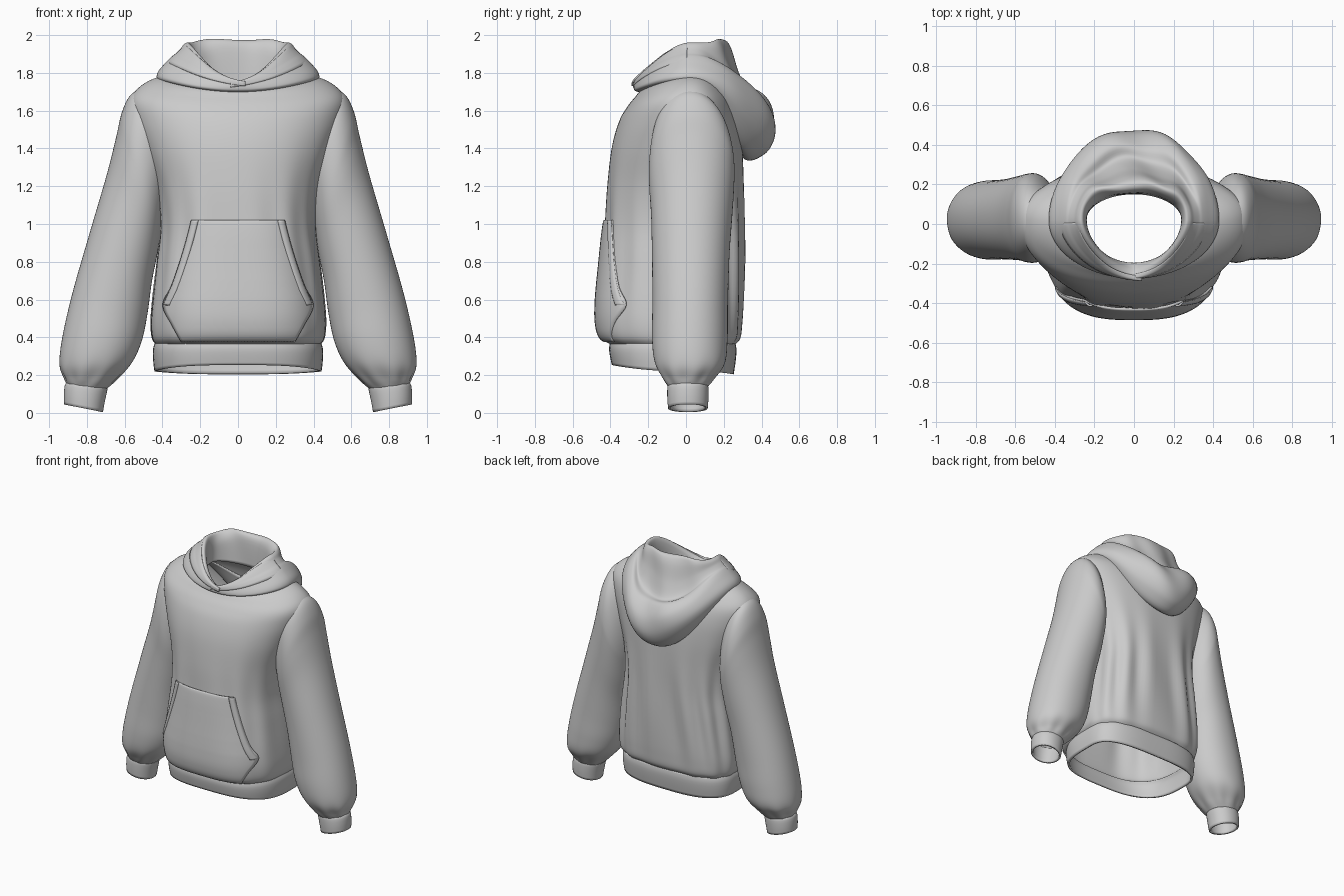
import bpy, bmesh
from math import sin, cos, pi, exp

if "Cube" in bpy.data.objects:
    bpy.data.objects.remove(bpy.data.objects["Cube"])


def spline(pts, t):
    """Catmull-Rom through a list of tuples, t in 0..1."""
    f = t * (len(pts) - 1)
    i = min(int(f), len(pts) - 2)
    u = f - i
    a, b, c, d = (pts[max(0, min(len(pts) - 1, i + k))] for k in (-1, 0, 1, 2))
    return tuple(q + 0.5 * u * (r - p + u * (2*p - 5*q + 4*r - s + u * (3*(q - r) + s - p)))
                 for p, q, r, s in zip(a, b, c, d))


def grid(name, fn, nu, nv, closed=True, thick=0.01, mirror=False):
    """Sheet of cloth from fn(u, v); closed wraps it round into a tube."""
    bm = bmesh.new()
    cols = nu if closed else nu + 1
    rows = [[bm.verts.new(fn(i / nu, j / nv)) for i in range(cols)] for j in range(nv + 1)]
    for r0, r1 in zip(rows, rows[1:]):
        for i in range(nu):
            k = (i + 1) % cols
            bm.faces.new((r0[i], r0[k], r1[k], r1[i]))
    bmesh.ops.recalc_face_normals(bm, faces=bm.faces)
    me = bpy.data.meshes.new(name)
    bm.to_mesh(me)
    bm.free()
    ob = bpy.data.objects.new(name, me)
    bpy.context.collection.objects.link(ob)
    if mirror:
        ob.modifiers.new("mirror", 'MIRROR')
    s = ob.modifiers.new("cloth", 'SOLIDIFY')
    s.thickness, s.offset = thick, 0
    return ob


def spow(v, p):
    return (abs(v) ** p) * (1 if v >= 0 else -1)


def ring(st, a, yc=0.02, n_front=None, dip=1.5):
    """Point on a loop: half width, front y, back y, z at front/side/back, squareness."""
    w, yf, yb, zf, zs, zb, n = st
    c, s = cos(a), sin(a)
    if s < 0 and n_front:
        n = n_front
    x = w * spow(c, 2 / n)
    e = abs(s) ** (2 / n)
    if s < 0:
        return x, yc + (yf - yc) * e, zs + (zf - zs) * abs(s) ** dip
    return x, yc + (yb - yc) * e, zs + (zb - zs) * s ** 2


# Torso
def flat(z, w, yf, yb, n):
    return (w, yf, yb, z, z, z, n)


BODY = [flat(.365, .432, -.395, .255, 3), flat(.40, .452, -.44, .28, 3),
        flat(.48, .458, -.455, .288, 3), flat(.60, .448, -.45, .293, 3),
        flat(.80, .425, -.432, .298, 2.9), flat(1.0, .405, -.42, .30, 2.8),
        flat(1.2, .43, -.41, .30, 2.6), flat(1.4, .50, -.388, .295, 2.4),
        flat(1.54, .55, -.35, .28, 2.3),
        (.565, -.305, .25, 1.62, 1.65, 1.64, 2.3), (.52, -.265, .22, 1.67, 1.72, 1.70, 2.2),
        (.43, -.24, .20, 1.70, 1.77, 1.73, 2.1), (.32, -.21, .19, 1.71, 1.785, 1.74, 2)]


def torso(u, v):
    a = 2 * pi * u
    x, y, z = ring(spline(BODY, v), a)
    # soft vertical folds, strongest low on the back
    amp = exp(-((z - .8) / .4) ** 2) * (.022 if y > .05 else .008)
    k = 1 + amp * sin(13 * a + 2 * z)
    return x * k, .02 + (y - .02) * (1 + 2 * (k - 1)), z


grid("torso", torso, 112, 64)

# Ribbed hem band, lower at the back
HEM = [(.432, -.395, .255, .37, .37, .365, 3), (.442, -.40, .26, .34, .34, .33, 3),
       (.442, -.395, .255, .30, .28, .27, 3), (.435, -.385, .245, .255, .22, .205, 3)]
grid("hem_band", lambda u, v: ring(spline(HEM, v), 2 * pi * u), 96, 8, thick=.015)

# Sleeves: inner x, z, outer x, z, y centre, y half depth; the cap tucks into the shoulder
SLEEVE = [(.38, 1.20, .50, 1.715, .01, .17), (.39, 1.10, .565, 1.68, .025, .205),
          (.40, 1.03, .61, 1.59, .03, .22), (.41, .97, .64, 1.46, .03, .22),
          (.43, .85, .69, 1.26, .03, .21), (.46, .70, .775, .97, .025, .20),
          (.485, .52, .87, .64, .022, .195), (.515, .38, .925, .40, .02, .195),
          (.565, .27, .94, .26, .02, .18), (.645, .18, .915, .185, .012, .13),
          (.70, .13, .90, .15, .01, .10)]
CUFF = [(.698, .13, .90, .155, .01, .098), (.70, .115, .91, .145, .01, .102),
        (.712, .06, .915, .095, .01, .102), (.722, .005, .914, .045, .01, .098)]


def tube(stations, fold=0):
    def fn(u, v):
        a = 2 * pi * u
        xi, zi, xo, zo, yc, d = spline(stations, v)
        k = 1 + fold * sin(9 * a) * exp(-((v - .9) / .08) ** 2)
        c, s = k * spow(cos(a), .95), k * spow(sin(a), .95)
        return (xi + xo) / 2 + c * (xo - xi) / 2, yc + d * s, (zi + zo) / 2 + c * (zo - zi) / 2
    return fn


grid("sleeves", tube(SLEEVE, .03), 72, 60, mirror=True)
grid("cuffs", tube(CUFF), 48, 8, thick=.014, mirror=True)

# Hood lying down: from the neck seam, over the hanging pouch, up to the rim and inside
HOOD = [(.34, -.22, .22, 1.70, 1.75, 1.60, 2), (.40, -.255, .30, 1.705, 1.76, 1.355, 2),
        (.425, -.268, .41, 1.71, 1.775, 1.375, 2), (.415, -.272, .47, 1.72, 1.81, 1.47, 2),
        (.375, -.272, .465, 1.733, 1.855, 1.58, 2), (.345, -.27, .40, 1.745, 1.885, 1.665, 2),
        (.325, -.267, .325, 1.75, 1.90, 1.68, 2), (.30, -.262, .265, 1.752, 1.925, 1.80, 2.1),
        (.28, -.25, .225, 1.75, 1.95, 1.935, 2.4), (.26, -.235, .195, 1.74, 1.95, 1.975, 2.5),
        (.245, -.215, .165, 1.72, 1.88, 1.93, 2.2), (.245, -.20, .155, 1.70, 1.76, 1.74, 2)]


def hood(u, v):
    a = 2 * pi * u
    pointed = 2 - .35 * max(0, min(1, (v - .2) / .3, (1 - v) / .15))
    x, y, z = ring(spline(HOOD, v), a, n_front=pointed, dip=2.2)
    f = max(0, sin(a)) * sin(pi * v)
    return x, y - .012 * f * sin(7 * a + 9 * v), z + .012 * f * sin(5 * a + 12 * v)


grid("hood", hood, 96, 66)

# Doubled edges of the hood, hugging it and crossing at the throat
for side, sx, lift in (("left", 1, .006), ("right", -1, .012)):
    def edge(u, v):
        x, y, z = hood(.75 + .24 * u, .36 + .36 * v)
        cross = max(0, 1 - 2.5 * u) ** 2
        d = lift * (1 - u) + .004 * sin(pi * v)
        return sx * (x - .04 * cross), y - d, z + d - .015 * cross
    grid("hood_edge_" + side, edge, 30, 10, closed=False, thick=.006)

# Front pocket, draped just off the torso
DENSE = [spline(BODY, i / 400) for i in range(300)]


def front(x, z):
    w, yf, yb, zf, zs, zb, n = min(DENSE, key=lambda s: abs(s[4] - z))
    r = min(1, abs(x) / w)
    return .02 + (yf - .02) * (1 - r ** n) ** (1 / n)


OUTLINE = [(.30, .38), (.35, .47), (.395, .57), (.35, .67), (.305, .80), (.27, .92), (.245, 1.02)]


def pocket(u, v):
    hw, z = spline(OUTLINE, v)
    x = (2 * u - 1) * hw
    puff = sin(pi * u) ** .5 * sin(pi * min(1, max(0, v))) ** .6
    return x, front(x, z) - .010 - .018 * puff, z


grid("pocket", pocket, 40, 36, closed=False, thick=.012)


# Stitched trim along the slanted pocket openings
def trim(u, v):
    hw, z = spline(OUTLINE[2:], v)
    x = hw - .035 * u
    return x, front(x, z) - .018 - .008 * sin(pi * u), z


grid("pocket_trim", trim, 4, 24, closed=False, mirror=True)

# Smooth cloth shading
bpy.ops.object.select_all(action='SELECT')
bpy.context.view_layer.objects.active = bpy.data.objects["torso"]
bpy.ops.object.shade_smooth_by_angle(angle=.8)
